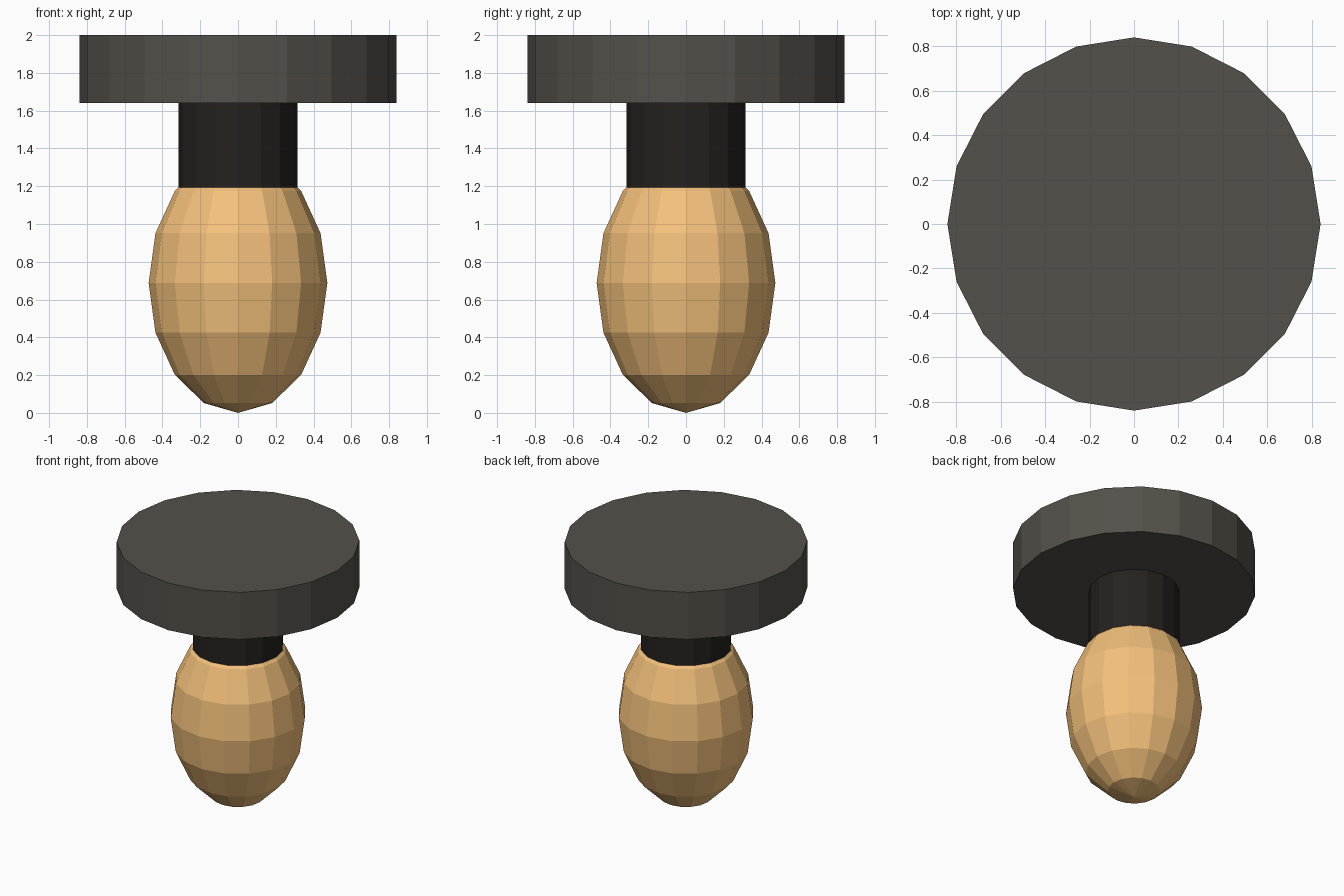
import bpy

if "Cube" in bpy.data.objects:
    bpy.data.objects.remove(bpy.data.objects["Cube"])


def colour(obj, name, rgb):
    mat = bpy.data.materials.new(name)
    mat.diffuse_color = (*rgb, 1)
    mat.use_nodes = True
    mat.node_tree.nodes["Principled BSDF"].inputs["Base Color"].default_value = mat.diffuse_color
    obj.data.materials.append(mat)


def cylinder(name, sides, radius, z0, z1):
    bpy.ops.mesh.primitive_cylinder_add(
        vertices=sides, radius=radius, depth=z1 - z0, location=(0, 0, (z0 + z1) / 2))
    obj = bpy.context.object
    obj.name = name
    return obj


# Ceiling plate
plate = cylinder("ceiling_plate", 20, 0.84, 1.64, 2.0)
colour(plate, "dark_metal", (0.09, 0.08, 0.068))

# Socket, its lower end sunk into the bulb
socket = cylinder("bulb_socket", 16, 0.315, 1.14, 1.64)
colour(socket, "black_socket", (0.018, 0.015, 0.013))

# Elongated faceted bulb
bpy.ops.mesh.primitive_uv_sphere_add(segments=16, ring_count=8, radius=1, location=(0, 0, 0.688))
bulb = bpy.context.object
bulb.name = "bulb"
bulb.scale = (0.473, 0.473, 0.688)
bpy.ops.object.transform_apply(location=False, rotation=False, scale=True)
colour(bulb, "warm_glass", (0.9, 0.53, 0.2))
